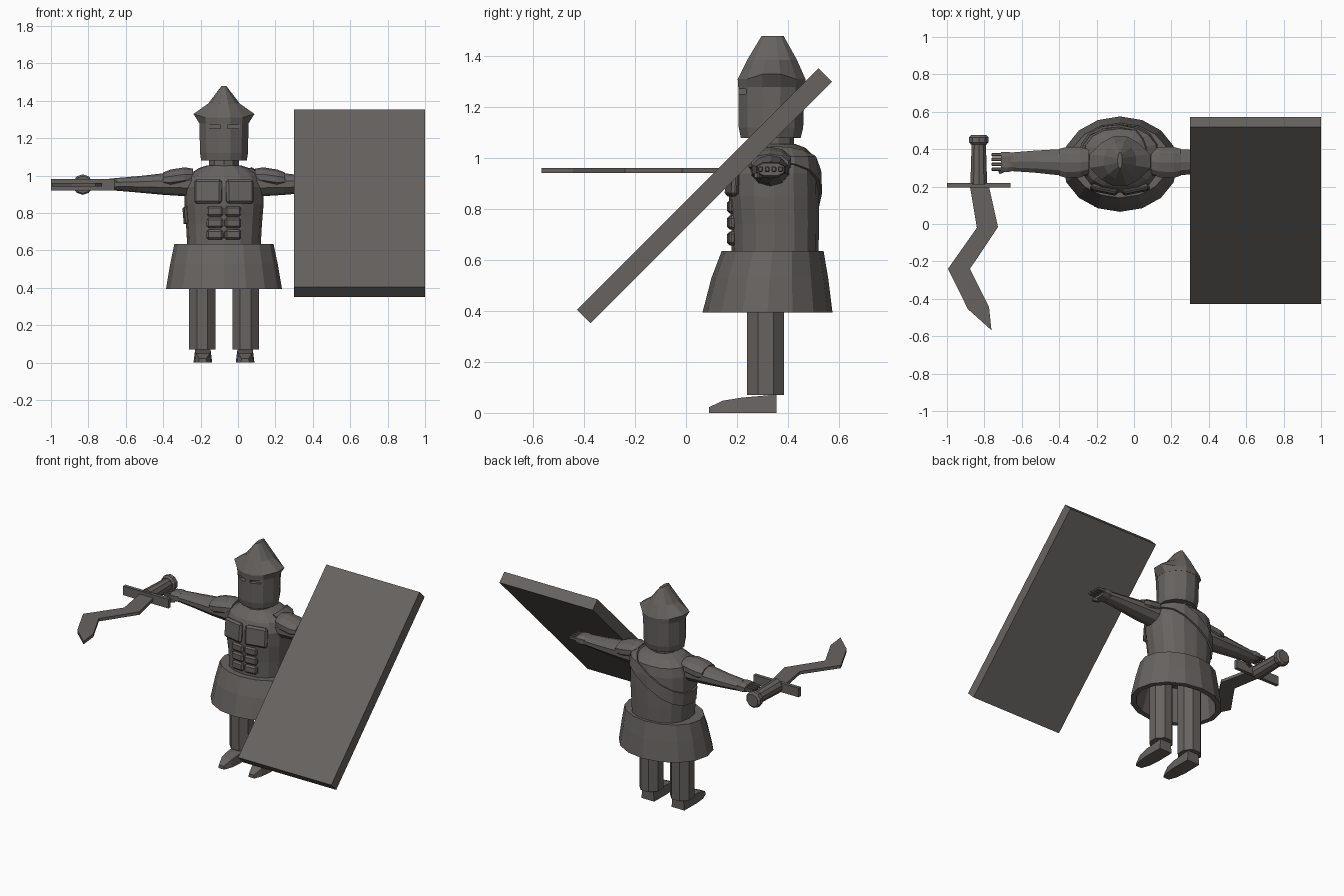
import bpy, bmesh, math
from mathutils import Matrix, Vector

if "Cube" in bpy.data.objects:
    bpy.data.objects.remove(bpy.data.objects["Cube"])

CX = -0.075                      # symmetry plane of the figure
iron = bpy.data.materials.new("dark iron")
iron.diffuse_color = (0.135, 0.124, 0.117, 1)
iron.use_nodes = True
iron.node_tree.nodes["Principled BSDF"].inputs["Base Color"].default_value = iron.diffuse_color


def finish(name, bm):
    bmesh.ops.recalc_face_normals(bm, faces=bm.faces)
    me = bpy.data.meshes.new(name)
    bm.to_mesh(me)
    bm.free()
    me.materials.append(iron)
    ob = bpy.data.objects.new(name, me)
    bpy.context.collection.objects.link(ob)
    return ob


def bridge(name, loops):
    """Skin a list of equal-sized point loops and cap both ends."""
    bm = bmesh.new()
    vs = [[bm.verts.new(p) for p in lp] for lp in loops]
    n = len(vs[0])
    for a, b in zip(vs, vs[1:]):
        for i in range(n):
            j = (i + 1) % n
            bm.faces.new((a[i], a[j], b[j], b[i]))
    bm.faces.new(vs[0])
    bm.faces.new(vs[-1])
    return finish(name, bm)


def loft(name, rings, n=8, axis='z', p=1.0, phase=0.5):
    """rings: (position, min_a, max_a, min_b, max_b) across the axis."""
    k = 1 / math.cos(math.pi / n) if phase else 1
    loops = []
    for t, a0, a1, b0, b1 in rings:
        lp = []
        for i in range(n):
            w = 2 * math.pi * (i + phase) / n
            c, s = math.cos(w) * k, math.sin(w) * k
            c = math.copysign(abs(c) ** p, c)
            s = math.copysign(abs(s) ** p, s)
            a, b = (a0 + a1) / 2 + c * (a1 - a0) / 2, (b0 + b1) / 2 + s * (b1 - b0) / 2
            lp.append({'z': (a, b, t), 'x': (t, a, b), 'y': (a, t, b)}[axis])
        loops.append(lp)
    return bridge(name, loops)


def zring(z, rx, y0, y1):
    return (z, CX - rx, CX + rx, y0, y1)


def box(name, loc, size, rot=(0, 0, 0), bevel=0):
    bm = bmesh.new()
    bmesh.ops.create_cube(bm, size=1, matrix=Matrix.Diagonal((*size, 1)))
    if bevel:
        bmesh.ops.bevel(bm, geom=bm.edges[:], offset=bevel, segments=1, affect='EDGES')
    ob = finish(name, bm)
    ob.location, ob.rotation_euler = loc, rot
    return ob


# Torso, neck and skirt (hollow underneath)
torso_rings = [zring(.60, .195, .18, .52), zring(.74, .203, .178, .522),
               zring(.85, .212, .168, .522), zring(.94, .212, .168, .52),
               zring(1.0, .195, .195, .51), zring(1.04, .135, .235, .47),
               zring(1.055, .09, .25, .43)]
loft("torso", torso_rings, 16, p=.85, phase=0)
loft("neck", [zring(1.03, .08, .25, .42), zring(1.12, .08, .25, .42)], 10)
loft("skirt", [zring(.61, .235, .17, .51), zring(.395, .275, .10, .54),
               zring(.395, .31, .065, .575), zring(.53, .287, .10, .558),
               zring(.635, .265, .14, .54)], 16, phase=0)

# Strap: slanted slice of the torso, from one shoulder round the back
src = bpy.data.objects["torso"]
bm = bmesh.new()
bm.from_mesh(src.data)
along = Vector((.42, 0, .25)).normalized()
up = Vector((-along.z, 0, along.x))
for co, no in ((Vector((-.28, .3, .74)), up), (Vector((-.28, .3, .83)), -up),
               (Vector((0, .29, 0)), Vector((0, 1, 0)))):
    bmesh.ops.bisect_plane(bm, geom=bm.verts[:] + bm.edges[:] + bm.faces[:],
                           plane_co=co, plane_no=no, clear_inner=True)
strap = finish("back_strap", bm)
mod = strap.modifiers.new("thickness", 'SOLIDIFY')
mod.thickness, mod.offset = .012, 1

# Muscled breastplate
for s in (-1, 1):
    box("chest_plate", (CX + s * .085, .183, .915), (.15, .03, .13), (-.08, 0, s * .2), .012)
    for row in range(3):
        box("stomach_plate", (CX + s * .048, .18, .685 + row * .062),
            (.088, .03, .054), (0, 0, s * .1), .01)

# Helmet with cut eye slits
helm = loft("helmet", [zring(1.08, .122, .215, .45), zring(1.12, .128, .207, .46),
                       zring(1.30, .132, .207, .466)], 12)
for s in (-1, 1):
    slit = box("eye_slit_cutter", (CX + s * .052, .215, 1.262), (.066, .05, .02))
    slit.hide_render = True
    slit.display_type = 'WIRE'
    slit.hide_set(True)
    cut = helm.modifiers.new("eye slit", 'BOOLEAN')
    cut.object, cut.operation, cut.solver = slit, 'DIFFERENCE', 'EXACT'

# Crown flaring to a beak at each side
loops = []
for level, (z, rx, ry, cy) in enumerate([(1.28, .132, .131, .336), (1.31, .136, .133, .336),
                                         (1.385, .085, .098, .338), (1.48, .012, .043, .34)]):
    lp = []
    for i in range(12):
        w = math.pi * (i + .5) / 6
        x, y = math.cos(w) / math.cos(math.pi / 12), math.sin(w) / math.cos(math.pi / 12)
        beak = level == 1 and abs(x) > .95
        lp.append((CX + x * (.163 if beak else rx), cy + y * ry, 1.33 if beak else z))
    loops.append(lp)
bridge("helmet_crown", loops)

# Limbs, mirrored
for s in (-1, 1):
    def X(d):
        return CX + s * d
    loft("leg", [(z, X(.116) - .07, X(.116) + .07, .24, .385) for z in (.07, .63)], 8)
    # foot: side profile with narrowing toe
    bridge("foot", [[(X(.113) + e * hw, y, 0), (X(.113) + e * hw * .85, y, h)][::1] +
                    [(X(.113) - e * hw * .85, y, h), (X(.113) - e * hw, y, 0)]
                    for e, y, hw, h in ((1, .09, .022, .022), (1, .145, .042, .048),
                                        (1, .22, .05, .06), (1, .355, .048, .072))])
    loft("arm", [(X(.15), .255, .405, .89, 1.02), (X(.32), .26, .40, .90, 1.01),
                 (X(.46), .275, .392, .912, .995), (X(.585), .283, .382, .922, .985)], 10, 'x')
    loft("hand", [(X(.57), .285, .38, .925, .983), (X(.60), .277, .386, .925, .985),
                  (X(.635), .28, .384, .932, .98)], 8, 'x', p=.7)
    for i in range(4):
        box("finger", (X(.658), .293 + i * .026, .957), (.058, .019, .022), bevel=.004)
    box("thumb", (X(.625), .285, .932), (.05, .02, .022), (0, 0, s * -.4), .004)
    loft("shoulder_plate", [(X(.165), .27, .40, .95, 1.035), (X(.21), .25, .41, .94, 1.042),
                            (X(.285), .245, .412, .93, 1.03), (X(.325), .258, .402, .94, 1.015)],
         10, 'x')

# Shield: slab tilted 45 degrees
box("shield", (.65, .0725, .8525), (.70, 1.34, .075), (math.radians(45), 0, 0))

# Sword lying level
outline = [(-.877, .2), (-.84, -.02), (-.995, -.24), (-.888, -.455), (-.762, -.568),
           (-.775, -.444), (-.877, -.24), (-.727, -.016), (-.775, .2)]
bridge("sword_blade", [[(x, y, z) for x, y in outline] for z in (.942, .962)])
box("sword_guard", (-.83, .208, .952), (.34, .024, .062))
loft("sword_grip", [(.21, -.875, -.785, .907, .997), (.43, -.868, -.792, .914, .99)], 10, 'y')
loft("sword_pommel", [(.425, -.872, -.788, .91, .994), (.437, -.882, -.778, .90, 1.004),
                      (.463, -.882, -.778, .90, 1.004), (.475, -.87, -.79, .912, .992)], 10, 'y')
